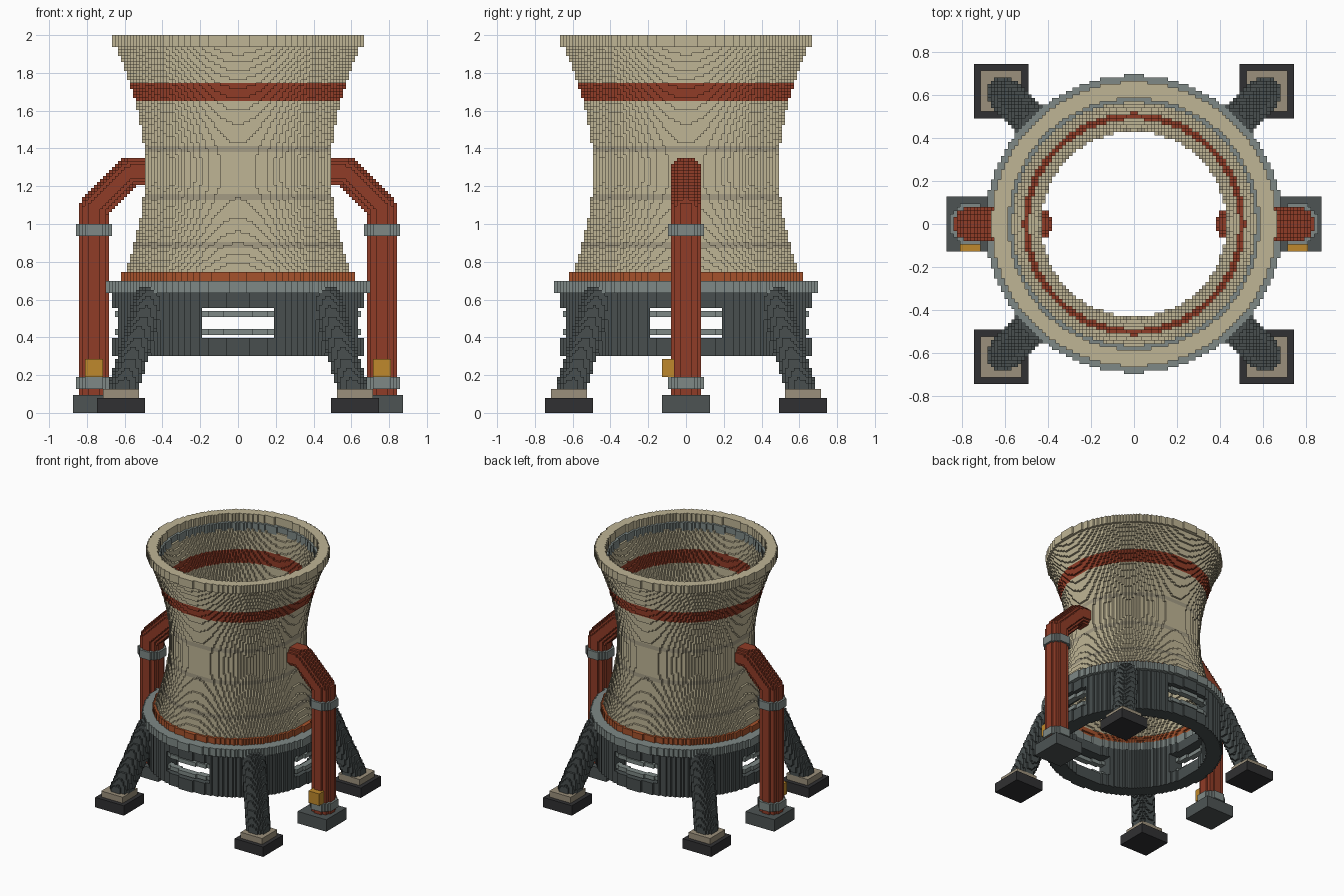
import bpy, math
from mathutils import Vector

if "Cube" in bpy.data.objects:
    bpy.data.objects.remove(bpy.data.objects["Cube"])

V = 2 / 126          # edge of one block
cells = {}           # (i, j, k) -> part name


def idx(a):
    return round(a / V)


def fill(part, lo, hi, test=None):
    """Fill every block of a box whose centre passes the test."""
    for k in range(idx(lo[2]), idx(hi[2])):
        z = (k + .5) * V
        for i in range(idx(lo[0]), idx(hi[0])):
            x = (i + .5) * V
            for j in range(idx(lo[1]), idx(hi[1])):
                if test is None or test(x, (j + .5) * V, z):
                    cells[i, j, k] = part


def ring(part, z0, z1, rin, rout, cx=0.0, keep=None):
    """Upright ring; radii are functions of height or numbers."""
    for k in range(idx(z0), idx(z1)):
        z = (k + .5) * V
        a = rin(z) if callable(rin) else rin
        b = rout(z) if callable(rout) else rout
        fill(part, (cx - b - V, -b - V, k * V), (cx + b + V, b + V, (k + 1) * V),
             lambda x, y, z: a * a <= (x - cx) ** 2 + y * y <= b * b
             and (keep is None or keep(x, y)))


def tube(part, a, b, r):
    """Round bar with rounded ends between two points."""
    a, b = Vector(a), Vector(b)
    d = b - a
    dd = d.dot(d)

    def test(x, y, z):
        q = Vector((x, y, z)) - a
        t = max(0, min(1, q.dot(d) / dd))
        return (q - d * t).length_squared <= r * r
    fill(part, [min(a[n], b[n]) - r - V for n in range(3)],
         [max(a[n], b[n]) + r + V for n in range(3)], test)


def shell_out(z):
    return math.sqrt(.242 + .4 * (z - 1.28) ** 2)


def shell_in(z):
    return shell_out(z) - .06


def in_window(x, y):
    return min(abs(x), abs(y)) < .195


# legs and feet at the four corners
for sx in (-1, 1):
    for sy in (-1, 1):
        tube("legs", (sx * .61, sy * .61, .12), (sx * .47, sy * .47, .60), .08)
        for part, h, z0, z1 in (("feet", .127, 0, .08), ("foot_plates", .095, .08, .127)):
            cx, cy = sx * .619, sy * .619
            fill(part, (cx - h, cy - h, z0), (cx + h, cy + h, z1))

# base drum with four slatted windows
ring("base_drum", .296, .39, .545, .662)
ring("base_drum", .39, .55, .545, .662, keep=lambda x, y: not in_window(x, y))
ring("base_drum", .55, .635, .545, .662)
for z0, z1 in ((.412, .444), (.508, .54)):
    ring("window_slats", z0, z1, .60, .648, keep=in_window)
ring("platform_ring", .635, .698, .55, .692)
ring("lower_band", .698, .746, shell_in, .613)

# flared tower shell with painted bands and rim
ring("tower_shell", .746, 1.937, shell_in, shell_out)
for z in (.889, 1.143, 1.397):
    ring("tower_seams", z - .016, z + .016, shell_in, shell_out)
ring("upper_band", 1.65, 1.746, shell_in, shell_out)
ring("inner_collar", 1.873, 1.937, .565, .60)
ring("tower_rim", 1.937, 2.0, .585, .662)

# side pipes with clamps, bases and valve boxes
for s in (-1, 1):
    path = [(s * .762, 0, .17), (s * .762, 0, 1.08), (s * .565, 0, 1.278), (s * .46, 0, 1.278)]
    for a, b in zip(path, path[1:]):
        tube("side_pipes", a, b, .079)
    ring("side_pipes", .095, .19, 0, .079, s * .762)
    ring("pipe_clamps", .127, .19, 0, .1, s * .762)
    ring("pipe_clamps", .937, 1.0, 0, .1, s * .762)
    fill("pipe_bases", (s * .746 - .127, -.127, 0), (s * .746 + .127, .127, .095))
    fill("valve_boxes", (s * .76 - .047, -.127, .19), (s * .76 + .047, -.06, .286),
         lambda x, y, z: (round(x / V - .5), round(y / V - .5), round(z / V - .5)) not in cells)

BEIGE, DARK, GREY = (.52, .46, .30), (.065, .078, .078), (.21, .25, .24)
RED = (.28, .045, .02)
colours = {
    "legs": DARK, "feet": (.03, .03, .032), "foot_plates": (.33, .28, .2),
    "base_drum": DARK, "window_slats": GREY, "platform_ring": GREY,
    "lower_band": (.38, .085, .025), "tower_shell": BEIGE, "tower_seams": (.37, .33, .23),
    "upper_band": RED, "inner_collar": GREY, "tower_rim": BEIGE, "side_pipes": RED,
    "pipe_clamps": GREY, "pipe_bases": (.075, .088, .088), "valve_boxes": (.52, .25, .025),
}


def step(c, axis, n):
    c = list(c)
    c[axis] += n
    return tuple(c)


def build(part, col):
    """Skin the exposed block faces of a part, joining faces in straight runs."""
    own = [c for c, p in cells.items() if p == part]
    verts, faces = {}, []
    for d, u, w, turn in ((0, 2, 1, -1), (1, 2, 0, 1), (2, 0, 1, 1)):
        for s in (-1, 1):
            open_ = {c for c in own if step(c, d, s) not in cells}
            for c in open_:
                if step(c, u, -1) in open_:
                    continue
                n = 1
                while step(c, u, n) in open_:
                    n += 1
                p = step(c, d, 1) if s > 0 else c
                quad = [p, step(p, u, n), step(step(p, u, n), w, 1), step(p, w, 1)]
                if s * turn < 0:
                    quad.reverse()
                faces.append([verts.setdefault(q, len(verts)) for q in quad])
    me = bpy.data.meshes.new(part)
    me.from_pydata([[a * V for a in q] for q in verts], [], faces)
    mat = bpy.data.materials.new(part + "_colour")
    mat.diffuse_color = (*col, 1)
    mat.use_nodes = True
    mat.node_tree.nodes["Principled BSDF"].inputs["Base Color"].default_value = mat.diffuse_color
    me.materials.append(mat)
    bpy.context.collection.objects.link(bpy.data.objects.new(part, me))


for name, colour in colours.items():
    build(name, colour)
